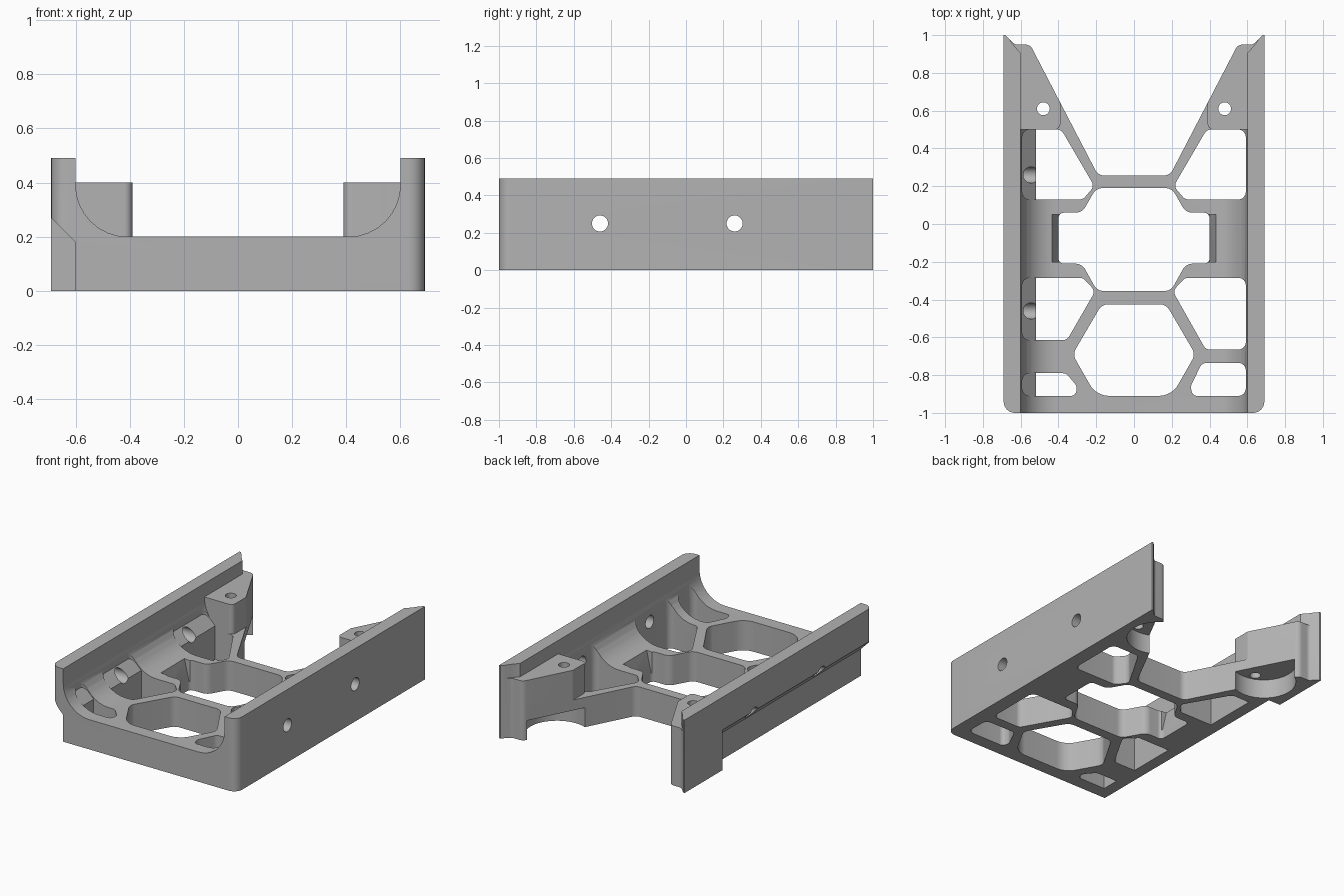
import bpy, bmesh, math
from mathutils import Vector, Matrix

if "Cube" in bpy.data.objects:
    bpy.data.objects.remove(bpy.data.objects["Cube"])

grey = bpy.data.materials.new("satin_grey")
grey.use_nodes = True
GREY = (0.45, 0.45, 0.45, 1)
grey.diffuse_color = GREY
grey.node_tree.nodes["Principled BSDF"].inputs["Base Color"].default_value = GREY


def rounded(points, radius):
    """Fillet every corner; a third value on a point overrides the radius."""
    out, n = [], len(points)
    for i, p in enumerate(points):
        r = p[2] if len(p) > 2 else radius
        c = Vector(p[:2])
        a = Vector(points[i - 1][:2]) - c
        b = Vector(points[(i + 1) % n][:2]) - c
        half = a.angle(b) / 2
        if r == 0:
            out.append(c)
            continue
        cut = min(r / math.tan(half), a.length * 0.48, b.length * 0.48)
        r = cut * math.tan(half)
        centre = c + (a.normalized() + b.normalized()).normalized() * (r / math.sin(half))
        start = c + a.normalized() * cut - centre
        end = c + b.normalized() * cut - centre
        sweep = math.atan2(start.cross(end), start.dot(end))
        for k in range(9):
            out.append(centre + Matrix.Rotation(sweep * k / 8, 2) @ start)
    return out


def prism(name, points, low, high, axis="z"):
    """Extrude a plan (x, y) along z, a section (x, z) along y, or (y, z) along x."""
    place = {"z": lambda p, h: (p[0], p[1], h),
             "y": lambda p, h: (p[0], h, p[1]),
             "x": lambda p, h: (h, p[0], p[1])}[axis]
    bm = bmesh.new()
    face = bm.faces.new([bm.verts.new(place(p, low)) for p in points])
    moved = bmesh.ops.extrude_face_region(bm, geom=[face])["geom"]
    shift = Vector(place((0, 0), high - low))
    bmesh.ops.translate(bm, vec=shift, verts=[g for g in moved if isinstance(g, bmesh.types.BMVert)])
    bmesh.ops.recalc_face_normals(bm, faces=bm.faces)
    mesh = bpy.data.meshes.new(name)
    bm.to_mesh(mesh)
    bm.free()
    mesh.materials.append(grey)
    obj = bpy.data.objects.new(name, mesh)
    bpy.context.collection.objects.link(obj)
    return obj


def circle(x, y, r, n=32):
    return [(x + r * math.cos(math.tau * k / n), y + r * math.sin(math.tau * k / n)) for k in range(n)]


def combine(target, tool, operation):
    mod = target.modifiers.new(tool.name, "BOOLEAN")
    mod.operation, mod.object, mod.solver = operation, tool, "EXACT"
    bpy.context.view_layer.objects.active = target
    bpy.ops.object.modifier_apply(modifier=mod.name)
    bpy.data.objects.remove(tool)


def cut(tool):
    combine(cradle, tool, "DIFFERENCE")


def add(tool):
    combine(cradle, tool, "UNION")


def flip(points, side):
    return [(p[0] * side, *p[1:]) for p in points]


# Outer body: right half of the plan, mirrored
half = [(0.69, -1, 0.06), (0.69, 1, 0), (0.68, 1, 0), (0.63, 0.95, 0.03), (0.55, 0.95, 0.04), (0.19, 0.257, 0.05)]
plan = half + flip(half, -1)[::-1]
cradle = prism("cradle", rounded(plan, 0.05), 0, 0.49)

# U-shaped channel with rounded lower corners
channel = [(-0.6, 0.6, 0), (-0.6, 0.2), (0.6, 0.2), (0.6, 0.6, 0)]
cut(prism("channel", rounded(channel, 0.25), -1.1, 1.1, "y"))

for side in (-1, 1):
    # Rear screw posts and the hollow beneath each
    post = [(0.39, 0.5), (0.65, 0.5, 0), (0.65, 0.92, 0), (0.62, 0.95, 0), (0.55, 0.95, 0.04), (0.39, 0.642, 0.02)]
    add(prism("post", rounded(flip(post, side), 0.03), 0.1, 0.4))
    cut(prism("post_hollow", circle(0.43 * side, 0.755, 0.2), -0.1, 0.13))
    cut(prism("screw_hole", circle(0.48 * side, 0.61, 0.034), -0.1, 0.6))
    tip = [(0.59, 0.9), (0.605, 0.91), (0.64, 0.95), (0.68, 1.01), (0.59, 1.01)]
    cut(prism("tip_relief", flip(tip, side), 0.4, 0.6))

    # Side windows; the front strut is wider on the right side
    low, top = (-0.665, -0.735) if side > 0 else (-0.615, -0.79)
    windows = [
        [(0.385, 0.5), (0.592, 0.5), (0.592, 0.13), (0.27, 0.13), (0.21, 0.2)],
        [(0.27, -0.285), (0.592, -0.285), (0.592, low), (0.38 if side > 0 else 0.355, low), (0.205, -0.355)],
        [(0.36, top), (0.592, top), (0.592, -0.91), (0.31, -0.91), (0.3, -0.86)],
    ]
    for window in windows:
        cut(prism("window", rounded(flip(window, side), 0.04), -0.1, 0.45))

    # Sloping end of the centre opening
    slope = [(0.35, 0.06), (0.4, 0.06), (0.46, 0.32), (0.35, 0.32)]
    cut(prism("opening_slope", flip(slope, side), -0.2, 0.05, "y"))

# Centre opening and front hexagon
for rim in ([(0.2, 0.19), (0.275, 0.06), (0.4, 0.06, 0.03), (0.4, -0.21, 0.03), (0.275, -0.21), (0.195, -0.355)],
            [(0.17, -0.425), (0.325, -0.69), (0.2, -0.91, 0.12)]):
    cut(prism("opening", rounded(rim + flip(rim, -1)[::-1], 0.06), -0.1, 0.45))

# Right wall: inner sloping liner behind an outer undercut
liner = [(-0.62, 0), (-0.52, 0), (-0.52, 0.227), (-0.62, 0.327)]
add(prism("liner", liner, -0.95, 0.53, "y"))
undercut = [(-0.75, -0.1), (-0.6, -0.1), (-0.6, 0.18), (-0.75, 0.33)]
cut(prism("undercut", undercut, -1.1, 0.6, "y"))

# Cross-drilled holes through both walls
for y in (-0.46, 0.26):
    cut(prism("cross_hole", circle(y, 0.25, 0.043), -0.8, -0.49, "x"))
    cut(prism("cross_hole", circle(y, 0.25, 0.043), 0.5, 0.8, "x"))

bpy.ops.object.select_all(action="DESELECT")
cradle.select_set(True)
bpy.context.view_layer.objects.active = cradle
bpy.ops.object.shade_smooth_by_angle(angle=math.radians(30))
